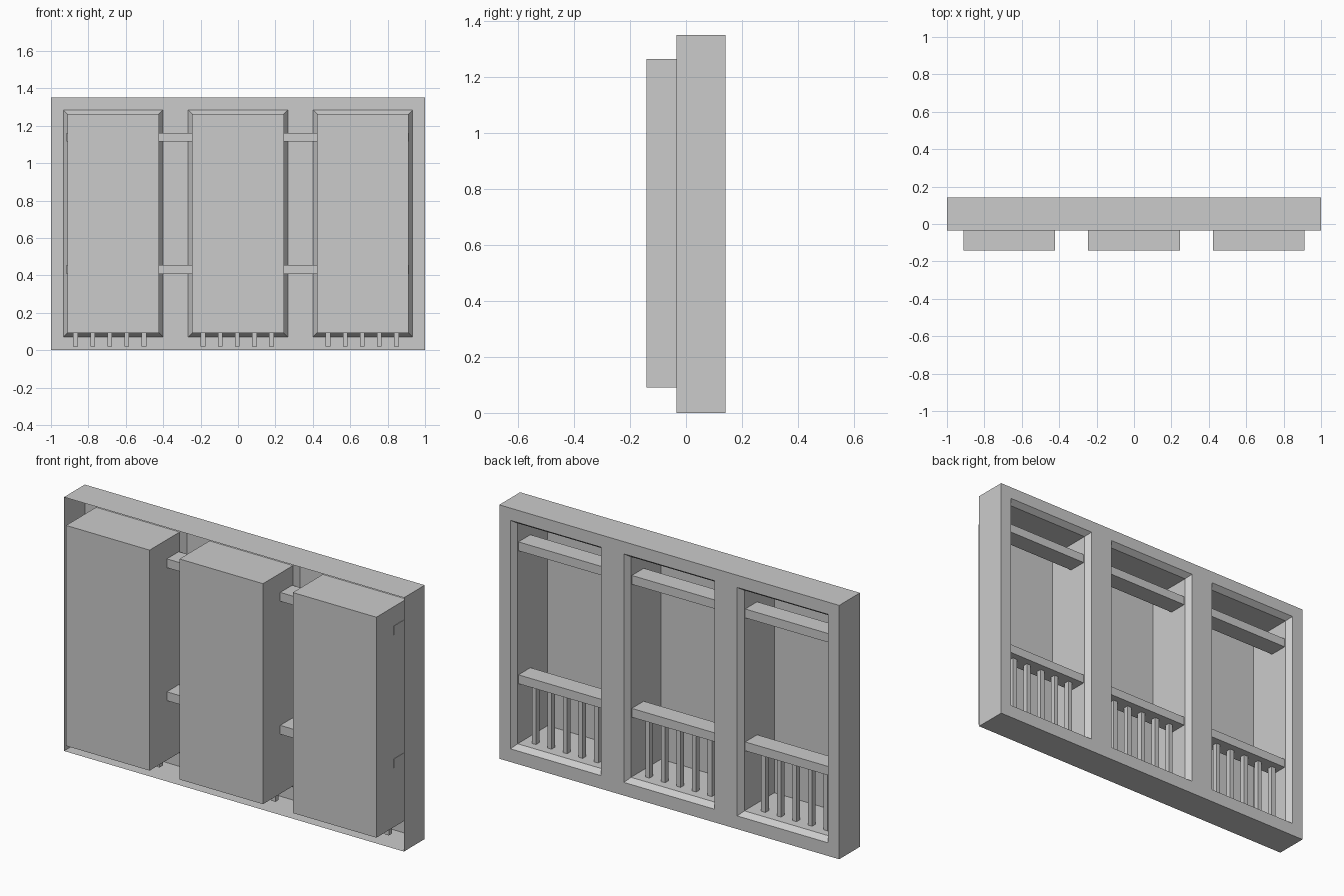
import bpy, bmesh
from mathutils import Vector

if "Cube" in bpy.data.objects:
    bpy.data.objects.remove(bpy.data.objects["Cube"])

BACK, RIM, DEEP = 0.141, -0.034, -0.141   # y of facade, shell rim, recess bottoms
CENTRES = (-0.667, 0.0, 0.667)            # window centres
HEIGHT = 1.35


def finish(bm, name):
    mesh = bpy.data.meshes.new(name)
    bm.to_mesh(mesh)
    bm.free()
    obj = bpy.data.objects.new(name, mesh)
    bpy.context.collection.objects.link(obj)
    return obj


def box(name, lo, hi):
    lo, hi = Vector(lo), Vector(hi)
    bm = bmesh.new()
    bmesh.ops.create_cube(bm, size=1)
    for v in bm.verts:
        v.co = (lo + hi) / 2 + v.co * (hi - lo)
    return finish(bm, name)


# Facade sheet: a grid whose inner cells are the three windows
xs = [-1] + [c + s * 0.267 for c in CENTRES for s in (-1, 1)] + [1]
zs = [0, 0.07, 1.285, HEIGHT]
bm = bmesh.new()
grid = [[bm.verts.new((x, BACK, z)) for x in xs] for z in zs]
windows = []
for j in range(len(zs) - 1):
    for i in range(len(xs) - 1):
        f = bm.faces.new((grid[j][i], grid[j + 1][i], grid[j + 1][i + 1], grid[j][i + 1]))
        if j == 1 and i % 2 == 1:
            windows.append(f)
bm.normal_update()

# Outer edge turned forward into an open shell
rim = [e for e in bm.edges if e.is_boundary]
out = bmesh.ops.extrude_edge_only(bm, edges=rim)["geom"]
for v in out:
    if isinstance(v, bmesh.types.BMVert):
        v.co.y = RIM

# Bevelled window surrounds, then deep straight recesses
bmesh.ops.inset_individual(bm, faces=windows, thickness=0.03, depth=-0.03)
for f in bmesh.ops.extrude_discrete_faces(bm, faces=windows)["faces"]:
    for v in f.verts:
        v.co.y = DEEP
bm.normal_update()
finish(bm, "window_wall")

# Long rails running through all three recesses
for name, z in (("lower_rail", 0.408), ("upper_rail", 1.115)):
    box(name, (-0.917, 0.004, z), (0.915, 0.104, z + 0.047))

# Balusters below the lower rail, five per window
for start in (-0.869, -0.187, 0.481):
    for k in range(5):
        x = start + k * 0.0916
        box("baluster", (x - 0.0125, 0.04, 0.02), (x + 0.0125, 0.068, 0.42))
